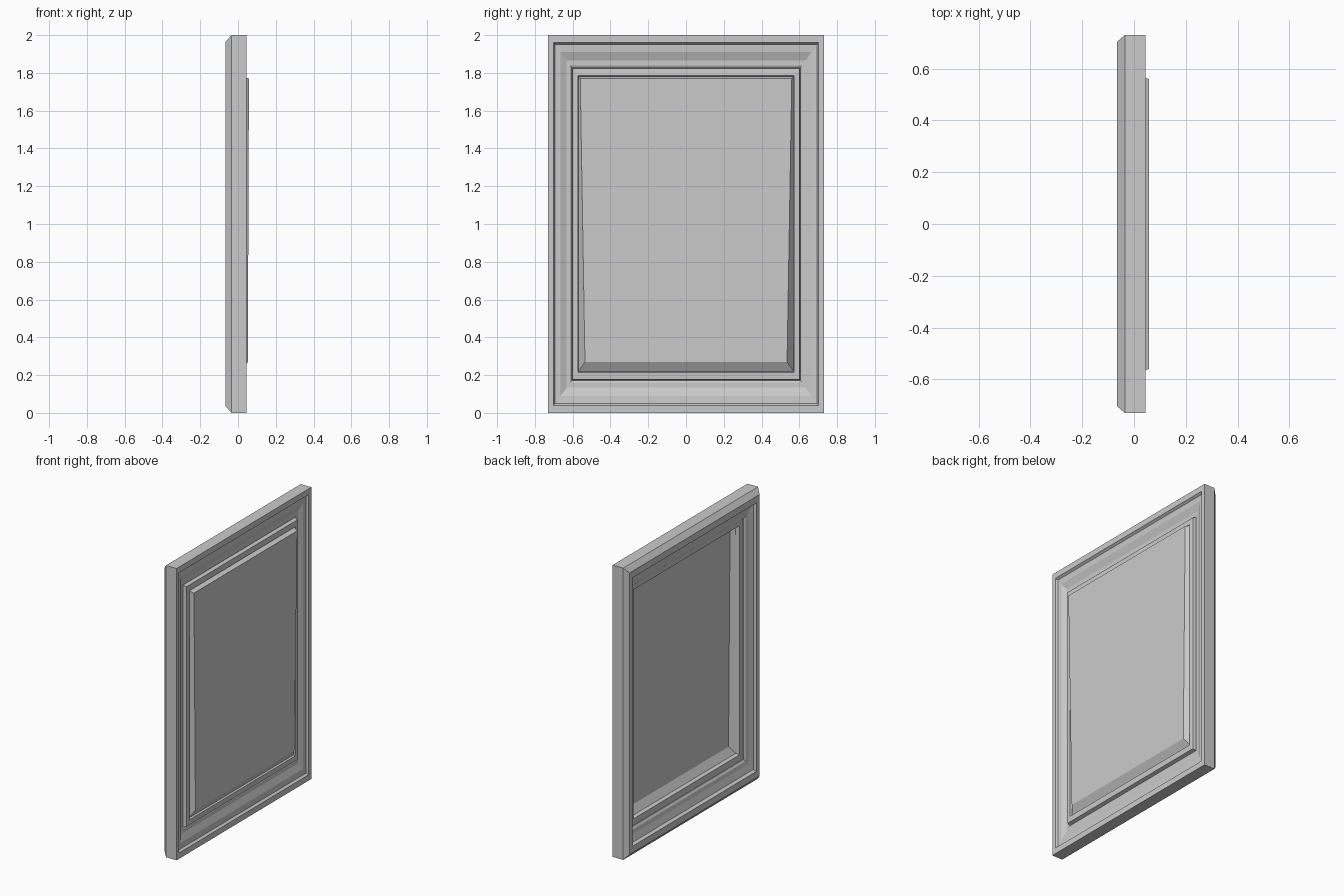
import bpy, bmesh

if "Cube" in bpy.data.objects:
    bpy.data.objects.remove(bpy.data.objects["Cube"])

HALF_W, HALF_H = 0.73, 1.0


def ring(s, x):
    """Rectangle facing +x, scaled about the panel centre."""
    y, z = HALF_W * s, HALF_H * s
    return [(x, -y, 1 - z), (x, y, 1 - z), (x, y, 1 + z), (x, -y, 1 + z)]


def loft(name, rings, closed=False, cap=False):
    """Skin a list of four-cornered rings into one object."""
    bm = bmesh.new()
    loops = [[bm.verts.new(c) for c in r] for r in rings]
    pairs = list(zip(loops, loops[1:]))
    if closed:
        pairs.append((loops[-1], loops[0]))
    for a, b in pairs:
        for i in range(4):
            j = (i + 1) % 4
            bm.faces.new((a[i], a[j], b[j], b[i]))
    if cap:
        bm.faces.new(loops[-1])
    bmesh.ops.recalc_face_normals(bm, faces=bm.faces)
    mesh = bpy.data.meshes.new(name)
    bm.to_mesh(mesh)
    bm.free()
    ob = bpy.data.objects.new(name, mesh)
    bpy.context.collection.objects.link(ob)
    return ob


# Moulded outer frame: (scale, x) from the back chamfer round the front and back again
frame_profile = [
    (0.965, -0.065), (1.0, -0.035), (1.0, 0.045), (0.96, 0.045),
    (0.95, 0.03), (0.91, 0.028), (0.865, 0.012), (0.84, 0.012),
    (0.825, 0.005), (0.825, -0.015), (0.84, -0.025), (0.865, -0.03),
    (0.91, -0.045), (0.92, -0.065),
]
loft("outer_frame", [ring(s, x) for s, x in frame_profile], closed=True)

# Inner frame that carries the pane
inner_profile = [(0.835, -0.012), (0.822, 0.03), (0.785, 0.033), (0.78, 0.02), (0.785, -0.005)]
loft("inner_frame", [ring(s, x) for s, x in inner_profile], closed=True)

# Raised pane, tilted slightly and narrower towards the bottom
pane_face = [(0.052, -0.535, 0.27), (0.052, 0.535, 0.27),
             (0.058, 0.56, 1.77), (0.058, -0.56, 1.77)]
loft("pane", [ring(0.783, 0.02), pane_face], cap=True)
